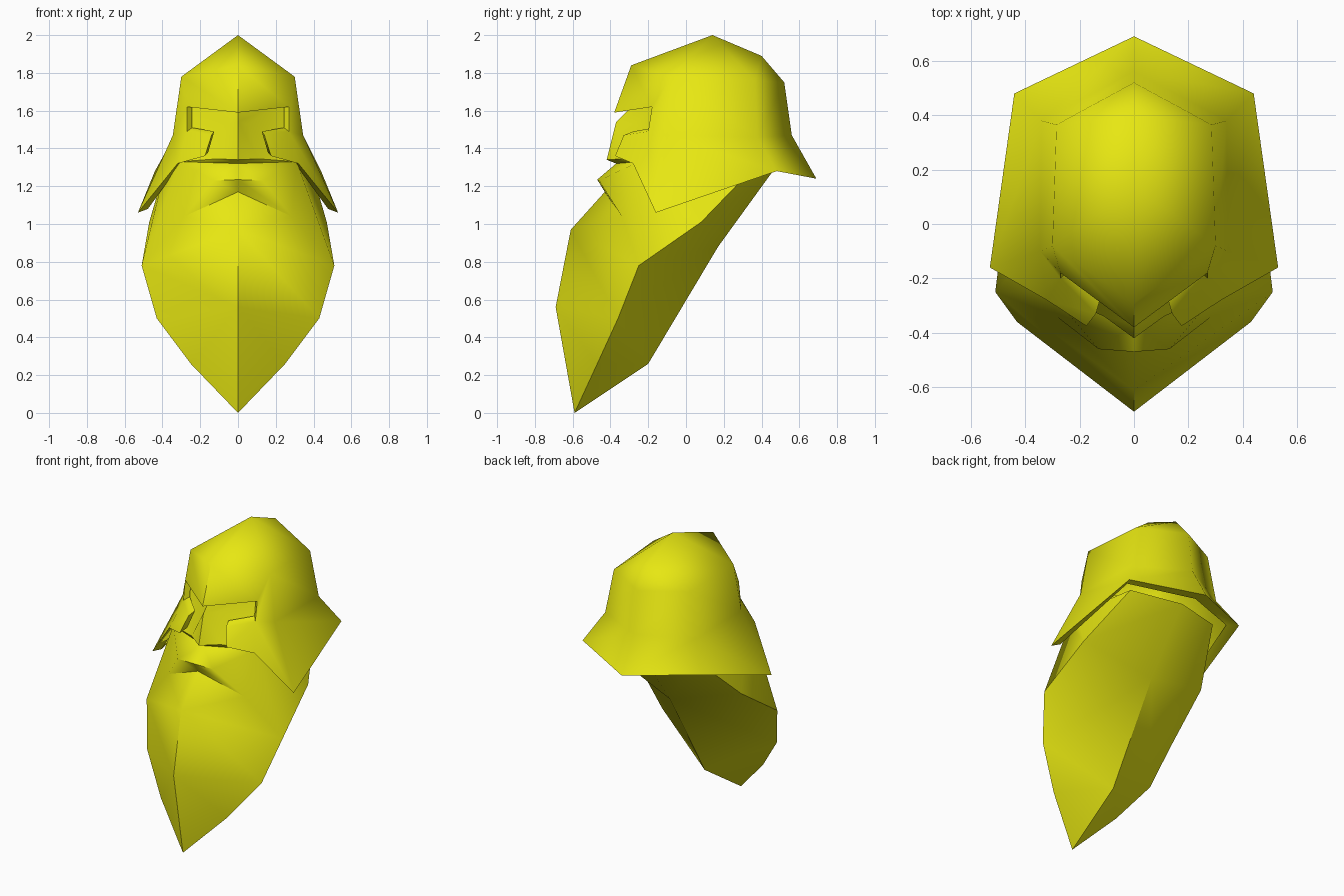
import bpy, bmesh, math
from mathutils import Vector

if "Cube" in bpy.data.objects:
    bpy.data.objects.remove(bpy.data.objects["Cube"])

yellow = bpy.data.materials.new("yellow")
yellow.diffuse_color = (0.8, 0.8, 0.006, 1)
yellow.use_nodes = True
yellow.node_tree.nodes["Principled BSDF"].inputs["Base Color"].default_value = yellow.diffuse_color
MIDDLE = Vector((0, 0, 1.2))


def build(name, points, faces, lip=(), angle=60):
    """Build both halves of a symmetric part from its right half."""
    bm = bmesh.new()
    pts = dict(points)
    polys = [f.split() for f in faces]
    # inward-turned rim along the named edge chain
    for key in lip:
        x, y, z = pts[key]
        pts[key + "_in"] = (x * 0.9, y * 0.85, z + 0.02)
    for a, b in zip(lip, lip[1:]):
        polys.append([a, b, b + "_in", a + "_in"])
    for side in (1, -1):
        vs = {k: bm.verts.new((side * x, y, z)) for k, (x, y, z) in pts.items()}
        for poly in polys:
            bm.faces.new([vs[k] for k in poly][::side])
    bmesh.ops.remove_doubles(bm, verts=bm.verts[:], dist=0.0005)
    bmesh.ops.recalc_face_normals(bm, faces=bm.faces[:])
    # faces must point away from the middle of the head
    out = sum(f.normal.dot(f.calc_center_median() - MIDDLE) * f.calc_area()
              for f in bm.faces)
    if out < 0:
        bmesh.ops.reverse_faces(bm, faces=bm.faces[:])
    me = bpy.data.meshes.new(name)
    bm.to_mesh(me)
    bm.free()
    me.materials.append(yellow)
    ob = bpy.data.objects.new(name, me)
    bpy.context.collection.objects.link(ob)
    bpy.ops.object.select_all(action='DESELECT')
    ob.select_set(True)
    bpy.context.view_layer.objects.active = ob
    bpy.ops.object.shade_smooth_by_angle(angle=math.radians(angle))
    return ob


# Helmet: six-sided crown, flared brim, eye openings and cheek guards
build("helmet", {
    "brow": (0, -0.38, 1.59), "nape": (0, 0.69, 1.24),
    "apex": (0, 0.14, 2.0), "crown": (0, 0.40, 1.89),
    "back": (0, 0.52, 1.75), "waist": (0, 0.56, 1.47),
    "front": (0, -0.29, 1.84),
    "temple": (0.30, -0.08, 1.78), "corner": (0.285, 0.365, 1.76),
    "waist_b": (0.34, 0.38, 1.46), "waist_f": (0.345, -0.10, 1.47),
    "brim_b": (0.44, 0.48, 1.28), "brim_f": (0.53, -0.16, 1.06),
    "eye_top": (0.27, -0.18, 1.62), "eye_low": (0.27, -0.20, 1.49),
    "guard_t": (0.14, -0.33, 1.47), "guard_b": (0.175, -0.375, 1.36),
    "jaw": (0.32, -0.28, 1.32),
}, [
    "front temple apex", "apex temple corner crown", "crown corner back",
    "back corner waist_b waist", "waist waist_b brim_b nape",
    "temple waist_f waist_b corner", "waist_f brim_f brim_b waist_b",
    "front brow eye_top temple", "temple eye_top eye_low waist_f",
    "eye_low guard_t guard_b jaw", "eye_low jaw brim_f waist_f",
], lip=["brow", "eye_top", "eye_low", "guard_t", "guard_b", "jaw",
        "brim_f", "brim_b", "nape"])

# Beard with moustache, running back under the helmet to the neck
build("beard", {
    "tip": (0, -0.59, 0), "neck": (0, 0.46, 1.28),
    "under_nose": (0, -0.37, 1.32), "lip": (0, -0.47, 1.235),
    "mouth": (0, -0.43, 1.17), "stache": (0.13, -0.46, 1.23),
    "stache_end": (0.285, -0.34, 1.04), "cheek": (0.31, -0.25, 1.33),
    "chin": (0, -0.61, 0.97), "belly": (0, -0.69, 0.56),
    "wide": (0.51, -0.25, 0.78), "low": (0.43, -0.36, 0.50),
    "lower": (0.25, -0.47, 0.26), "side": (0.47, 0.08, 1.01),
    "ear": (0.38, -0.10, 1.32), "neck_s": (0.33, 0.36, 1.30),
    "throat": (0, 0.17, 0.88), "under": (0, -0.20, 0.26),
}, [
    "under_nose lip stache", "under_nose stache cheek",
    "cheek stache stache_end", "cheek stache_end wide",
    "lip mouth stache_end stache", "mouth chin stache_end",
    "stache_end chin wide", "chin belly low wide", "belly lower low",
    "belly tip lower", "cheek wide side ear", "side neck_s ear",
    "tip under lower", "lower under low", "low under throat",
    "low throat wide", "wide throat side", "side throat neck neck_s",
])

# Face behind the eye openings, with the nose
build("face", {
    "top": (0, -0.25, 1.66), "base": (0, -0.37, 1.32),
    "bridge": (0, -0.37, 1.54), "nose": (0, -0.42, 1.34),
    "nostril": (0.11, -0.34, 1.345), "eye_in": (0.05, -0.28, 1.53),
    "eye_out": (0.27, -0.10, 1.66), "eye_bag": (0.29, -0.14, 1.46),
    "cheek": (0.31, -0.25, 1.33),
}, [
    "bridge nose nostril", "bridge nostril eye_in",
    "eye_in nostril eye_bag", "eye_in eye_bag eye_out",
    "bridge eye_in eye_out top", "nose base nostril",
    "nostril base cheek", "nostril cheek eye_bag",
])
